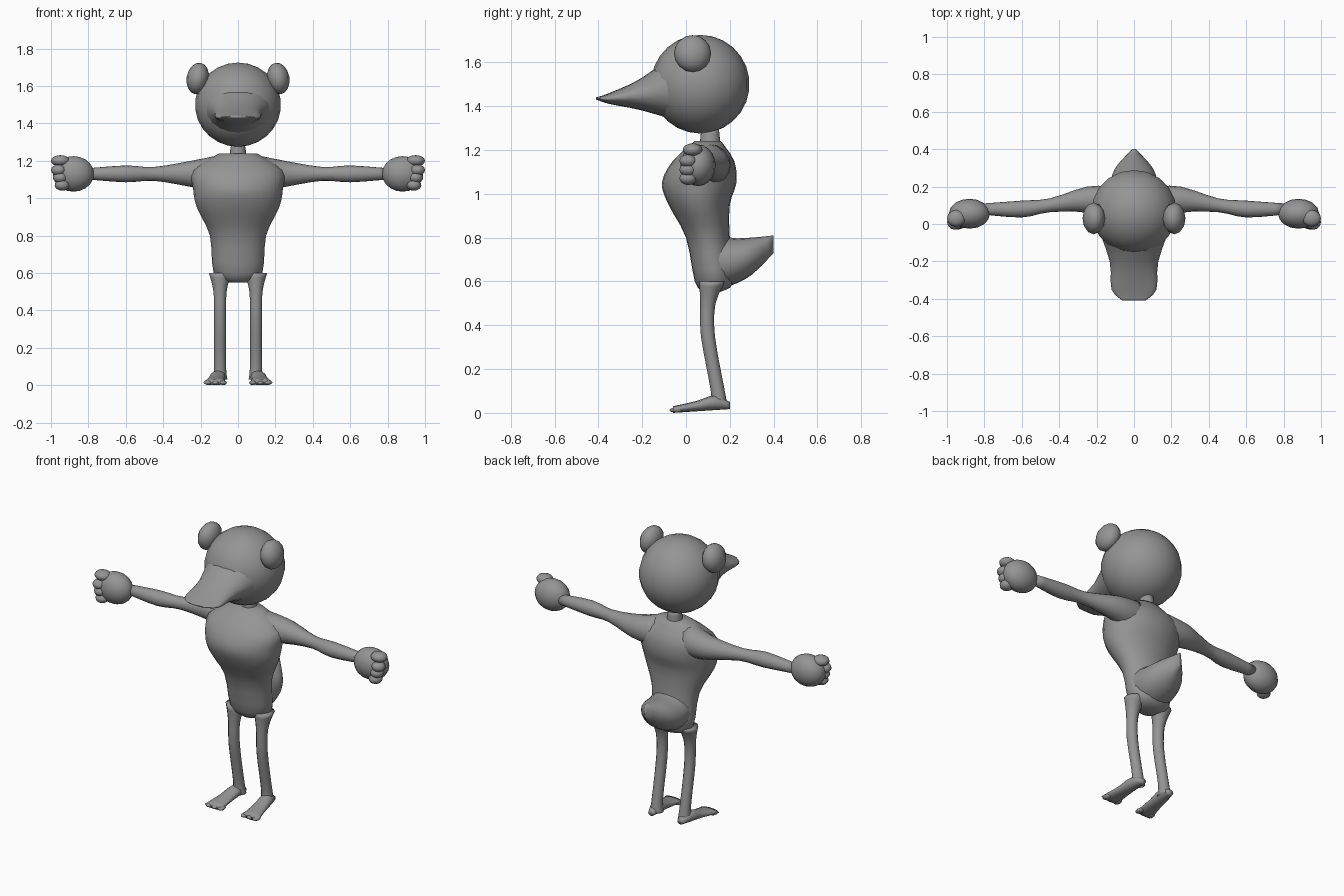
import bpy
import bmesh
import math
from mathutils import Matrix, Vector

default_cube = bpy.data.objects.get("Cube")
if default_cube:
    bpy.data.objects.remove(default_cube, do_unlink=True)

# One plain material for the whole figure
grey = bpy.data.materials.new("plain_grey")
grey.use_nodes = True
grey.diffuse_color = (0.3, 0.3, 0.3, 1)
shader = next(node for node in grey.node_tree.nodes if node.type == 'BSDF_PRINCIPLED')
shader.inputs["Base Color"].default_value = grey.diffuse_color


def finish(name, bm, mirrored):
    """Turn a bmesh into a smooth object, optionally mirrored across x."""
    bmesh.ops.recalc_face_normals(bm, faces=bm.faces)
    for face in bm.faces:
        face.smooth = True
    mesh = bpy.data.meshes.new(name)
    bm.to_mesh(mesh)
    bm.free()
    mesh.materials.append(grey)
    obj = bpy.data.objects.new(name, mesh)
    bpy.context.collection.objects.link(obj)
    if mirrored:
        mirror = obj.modifiers.new("mirror", 'MIRROR')
        mirror.use_mirror_merge = False


def blend(a, b, c, d, t):
    """Smooth curve value between b and c, with a and d as neighbours."""
    return b + t / 2 * (c - a + t * (2 * a - 5 * b + 4 * c - d + t * (3 * (b - c) + d - a)))


def refine(rings, steps=3):
    """Add smoothly curved rings between the given ones."""
    padded = [rings[0], *rings, rings[-1]]
    result = []
    for group in zip(padded, padded[1:], padded[2:], padded[3:]):
        for step in range(steps):
            result.append([blend(*values, step / steps) for values in zip(*group)])
    return result + [rings[-1]]


def loft(name, axis, rings, sides=16, mirrored=False):
    """Skin ovals, each (position, low, high, low, high), along an axis."""
    bm = bmesh.new()
    loops = []
    for position, low_a, high_a, low_b, high_b in refine(rings):
        loop = []
        for side in range(sides):
            angle = math.tau * side / sides
            point = [(low_a + high_a + (high_a - low_a) * math.cos(angle)) / 2,
                     (low_b + high_b + (high_b - low_b) * math.sin(angle)) / 2]
            point.insert(axis, position)
            loop.append(bm.verts.new(point))
        loops.append(loop)
    for lower, upper in zip(loops, loops[1:]):
        for side in range(sides):
            bm.faces.new((lower[side - 1], lower[side], upper[side], upper[side - 1]))
    bm.faces.new(loops[0])
    bm.faces.new(loops[-1])
    finish(name, bm, mirrored)


def centred_loft(name, axis, rings, sides=20):
    """Skin ovals, each (position, half width, low, high), centred on x."""
    loft(name, axis, [(position, -width, width, low, high)
                      for position, width, low, high in rings], sides)


def ball(name, centre, radii, tilt=0, segments=12, mirrored=True):
    """Ellipsoid, tilted sideways by an angle in degrees."""
    bm = bmesh.new()
    matrix = (Matrix.Translation(centre)
              @ Matrix.Rotation(math.radians(tilt), 4, 'Y')
              @ Matrix.Diagonal(Vector(radii)).to_4x4())
    bmesh.ops.create_uvsphere(bm, u_segments=segments, v_segments=segments * 2 // 3,
                              radius=1, matrix=matrix)
    finish(name, bm, mirrored)


# Torso: narrow hips, straight waist and a full chest
centred_loft("torso", 2, [
    (0.55, 0.05, 0.08, 0.15),
    (0.6, 0.13, 0.04, 0.22),
    (0.8, 0.15, 0, 0.2),
    (0.95, 0.22, -0.08, 0.2),
    (1.05, 0.24, -0.11, 0.23),
    (1.15, 0.24, -0.06, 0.22),
    (1.24, 0.1, 0.04, 0.16),
], sides=24)

# Upturned pointed tail
centred_loft("tail", 1, [
    (0.1, 0.13, 0.57, 0.84),
    (0.2, 0.13, 0.58, 0.8),
    (0.3, 0.1, 0.63, 0.8),
    (0.4, 0.01, 0.73, 0.81),
])

# Neck and head
centred_loft("neck", 2, [(1.2, 0.05, 0.06, 0.16), (1.3, 0.035, 0.07, 0.15)])
ball("head", (0, 0.065, 1.5), (0.23, 0.225, 0.225), segments=20, mirrored=False)

# Broad flat beak growing out of the face
centred_loft("beak", 1, [
    (0, 0.2, 1.32, 1.68),
    (-0.2, 0.13, 1.38, 1.53),
    (-0.35, 0.12, 1.41, 1.46),
    (-0.41, 0.06, 1.43, 1.44),
])

# Bulging eyes high on the sides of the head
ball("eyes", (0.215, 0.03, 1.64), (0.06, 0.085, 0.085), tilt=-10)

# Arms held straight out, flared into the shoulders
arm_height = 1.13
arm_keys = [(0.1, 0.1, 0.1), (0.25, 0.13, 0.07), (0.45, 0.1, 0.037),
            (0.6, 0.08, 0.045), (0.8, 0.08, 0.03)]
loft("arms", 0, [(x, y - r, y + r, arm_height - r, arm_height + r)
                 for x, y, r in arm_keys], mirrored=True)

# Fists with folded fingers and a thumb on top
ball("fists", (0.88, 0.055, arm_height), (0.11, 0.08, 0.095), segments=16)
for i in range(3):
    offset = i - 1
    ball(f"finger_{i}", (0.95 + offset * 0.01, 0.01, arm_height + offset * 0.04 - 0.02),
         (0.04, 0.04, 0.03))
ball("thumbs", (0.95, 0.03, 1.2), (0.05, 0.045, 0.03))

# Thin legs, thicker at the hip and bent back below the knee
leg_x = 0.096
leg_keys = [(0.6, 0.12, 0.06), (0.5, 0.1, 0.035), (0.35, 0.1, 0.032),
            (0.1, 0.145, 0.032), (0.03, 0.15, 0.04)]
loft("legs", 2, [(z, leg_x - r, leg_x + r, y - r, y + r)
                 for z, y, r in leg_keys], sides=12, mirrored=True)

# Flat webbed feet, splayed outwards
foot_x = 0.12
foot_keys = [(0.2, 0.02, 0.05), (0.13, 0.04, 0.08), (0.05, 0.045, 0.055), (-0.06, 0.06, 0.03)]
loft("feet", 1, [(y, foot_x - y / 10 - width, foot_x - y / 10 + width, (y + 0.06) / 15, top)
                 for y, width, top in foot_keys], sides=12, mirrored=True)
for i in range(3):
    ball(f"toe_{i}", (foot_x + (i - 1) * 0.04, -0.045, 0.013), (0.02, 0.03, 0.012))
